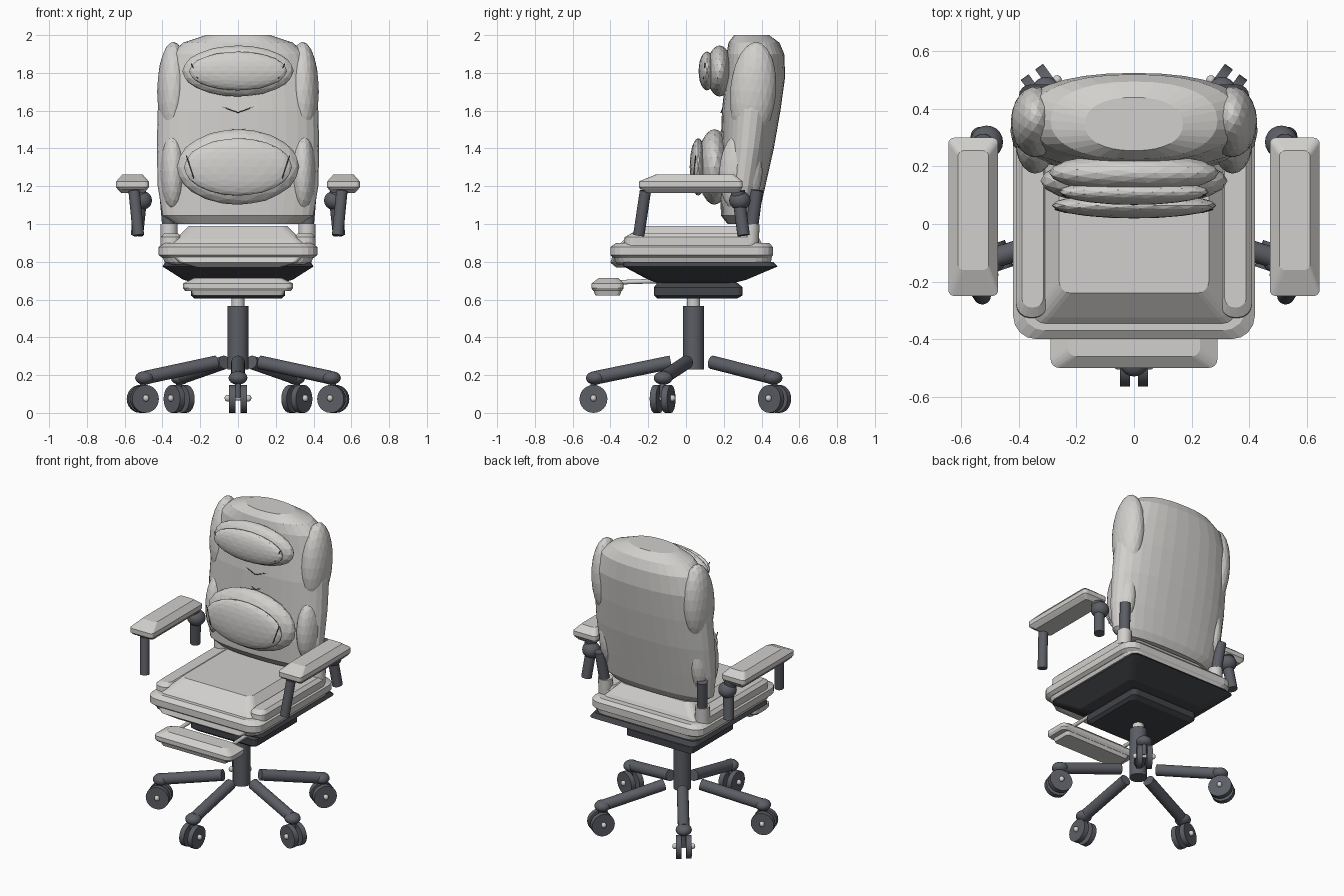
import bpy, bmesh, math
from mathutils import Vector, Matrix

if "Cube" in bpy.data.objects:
    bpy.data.objects.remove(bpy.data.objects["Cube"], do_unlink=True)


def material(name, red, green, blue):
    mat = bpy.data.materials.new(name)
    mat.use_nodes = True
    color = (red, green, blue, 1)
    mat.diffuse_color = color
    mat.node_tree.nodes["Principled BSDF"].inputs["Base Color"].default_value = color
    return mat


light = material("light grey upholstery", .64, .63, .61)
metal = material("slate grey metal", .105, .112, .13)
black = material("dark grey plastic", .055, .058, .066)


def finish(name, bm, mat, smooth=False):
    bmesh.ops.recalc_face_normals(bm, faces=bm.faces)
    mesh = bpy.data.meshes.new(name)
    bm.to_mesh(mesh)
    bm.free()
    mesh.materials.append(mat)
    obj = bpy.data.objects.new(name, mesh)
    bpy.context.collection.objects.link(obj)
    if smooth:
        bpy.ops.object.select_all(action="DESELECT")
        obj.select_set(True)
        bpy.context.view_layer.objects.active = obj
        bpy.ops.object.shade_smooth_by_angle(angle=math.radians(35))
    return obj


def loft(name, rings, mat):
    """Skin a stack of equal-length closed rings and cap both ends."""
    bm = bmesh.new()
    loops = [[bm.verts.new(p) for p in ring] for ring in rings]
    count = len(loops[0])
    for low, high in zip(loops, loops[1:]):
        for i in range(count):
            j = (i + 1) % count
            bm.faces.new((low[i], low[j], high[j], high[i]))
    bm.faces.new(loops[0])
    bm.faces.new(loops[-1])
    return finish(name, bm, mat)


def slab(name, layers, mat, radius):
    """Rounded-rectangle block; each layer is z, x min, x max, y min, y max."""
    rings = []
    for z, x0, x1, y0, y1 in layers:
        r = min(radius, (x1 - x0) * .45, (y1 - y0) * .45)
        ring = []
        corners = ((x1 - r, y1 - r), (x0 + r, y1 - r), (x0 + r, y0 + r), (x1 - r, y0 + r))
        for quarter, (cx, cy) in enumerate(corners):
            for step in range(5):
                a = (quarter + step / 4) * math.pi / 2
                ring.append((cx + r * math.cos(a), cy + r * math.sin(a), z))
        rings.append(ring)
    return loft(name, rings, mat)


def tube(name, start, end, radius, mat, sides=20):
    start, end = Vector(start), Vector(end)
    axis = end - start
    turn = axis.to_track_quat("Z", "Y").to_matrix().to_4x4()
    bm = bmesh.new()
    bmesh.ops.create_cone(bm, cap_ends=True, segments=sides, radius1=radius, radius2=radius,
                          depth=axis.length, matrix=Matrix.Translation((start + end) / 2) @ turn)
    return finish(name, bm, mat, True)


def ellipsoid(name, center, radii, mat, tilt=0, smooth=False):
    bm = bmesh.new()
    place = Matrix.Translation(center) @ Matrix.Rotation(tilt, 4, "X") @ Matrix.Diagonal((*radii, 1))
    bmesh.ops.create_icosphere(bm, subdivisions=3, radius=1, matrix=place)
    return finish(name, bm, mat, smooth)


def stitch(name, points, mat=black):
    curve = bpy.data.curves.new(name, "CURVE")
    curve.dimensions = "3D"
    curve.bevel_depth = .003
    curve.bevel_resolution = 1
    line = curve.splines.new("POLY")
    line.points.add(len(points) - 1)
    for point, co in zip(line.points, points):
        point.co = (*co, 1)
    curve.materials.append(mat)
    obj = bpy.data.objects.new(name, curve)
    bpy.context.collection.objects.link(obj)


# Five-legged base with twin-wheel casters
HUB_Y = .04
for n in range(5):
    a = math.radians(-90 + 72 * n)
    out = Vector((math.cos(a), math.sin(a), 0))
    side = Vector((-out.y, out.x, 0))

    def spot(reach, z, across=0):
        return out * reach + side * across + Vector((0, HUB_Y, z))

    tube("base_leg", spot(.12, .268), spot(.51, .188), .036, metal)
    ellipsoid("leg_end", spot(.52, .185), (.05, .05, .036), metal, smooth=True)
    tube("caster_stem", spot(.53, .08), spot(.53, .18), .016, metal, 12)
    tube("caster_axle", spot(.53, .078, -.055), spot(.53, .078, .055), .012, light, 12)
    for s in (-1, 1):
        tube("caster_wheel", spot(.53, .074, s * .014), spot(.53, .074, s * .048), .074, metal, 24)
        ellipsoid("wheel_cap", spot(.53, .078, s * .055), (.016, .016, .018), light, smooth=True)

# Gas lift
tube("lift_column", (0, HUB_Y, .23), (0, HUB_Y, .565), .055, metal, 24)
tube("lift_piston", (0, HUB_Y, .56), (0, HUB_Y, .63), .035, light, 24)

# Tilt mechanism and underside shell
slab("tilt_plate", [(.605, -.23, .23, -.15, .27), (.622, -.25, .25, -.17, .30),
                    (.665, -.25, .25, -.17, .30), (.69, -.23, .23, -.15, .27)], black, .03)
slab("seat_shell", [(.685, -.22, .22, -.14, .24), (.705, -.29, .29, -.2, .32),
                    (.775, -.4, .4, -.33, .485), (.80, -.385, .385, -.34, .46)], black, .04)

# Seat: lower rim, pan, raised centre and front lip
slab("seat_rim", [(.785, -.37, .37, -.36, .43), (.80, -.39, .39, -.375, .45),
                  (.828, -.4, .4, -.385, .455)], light, .08)
slab("seat_pan", [(.82, -.40, .40, -.385, .45), (.835, -.42, .42, -.40, .46),
                  (.878, -.42, .42, -.40, .46), (.90, -.39, .39, -.37, .44)], light, .08)
slab("seat_cushion", [(.88, -.37, .37, -.365, .41), (.92, -.33, .33, -.325, .39),
                      (.99, -.26, .26, -.24, .34)], light, .04)
slab("seat_front_lip", [(.77, -.22, .22, -.37, -.2), (.795, -.31, .31, -.40, -.2),
                        (.83, -.35, .35, -.39, -.2)], light, .03)

# Footrest on two slide rods
slab("footrest_base", [(.622, -.24, .24, -.48, -.35), (.65, -.25, .25, -.49, -.34)], light, .02)
slab("footrest_pad", [(.645, -.28, .28, -.49, -.34), (.66, -.29, .29, -.50, -.33),
                      (.685, -.29, .29, -.50, -.33), (.715, -.23, .23, -.46, -.36)], light, .03)

# Backrest shell lofted from rounded sections: z, half width, front y, back y
sections = [(1, .33, .22, .36), (1.045, .4, .185, .385), (1.2, .425, .18, .42),
            (1.4, .43, .185, .465), (1.6, .425, .19, .50), (1.78, .405, .21, .525),
            (1.9, .36, .215, .52), (1.96, .29, .225, .495), (2, .17, .255, .44)]
rings = []
for z, half, front, back in sections:
    ring = []
    for i in range(32):
        a = math.tau * i / 32
        c, s = math.cos(a), math.sin(a)
        x = half * math.copysign(abs(c) ** .88, c)
        y = (front + back) / 2 + (back - front) / 2 * math.copysign(abs(s) ** .88, s)
        ring.append((x, y, z))
    rings.append(ring)
loft("backrest", rings, light)

# Head and lumbar pillows, each with a raised front panel
for name, y, z, rx, ry, rz in (("head_pillow", .178, 1.81, .295, .07, .135),
                               ("lumbar_pillow", .15, 1.302, .325, .09, .2)):
    ellipsoid(name, (0, y, z), (rx, ry, rz), light)
    ellipsoid(name + "_panel", (0, y - ry * .95, z), (rx * .88, .045, rz * .76), light)
    for s in (-1, 1):
        stitch(name + "_seam", [(s * rx * (.72 + .06 * k), y - ry * (1.22 - .06 * k),
                                 z + rz * (.3 * k - .3)) for k in range(3)])

# Chevron stitching on the backrest
for z in (1.59, 1.49):
    stitch("chevron_stitch", [(-.19, .212, z + .07), (0, .186, z), (.19, .212, z + .07)])

for s in (-1, 1):
    # Side wings of the backrest
    ellipsoid("upper_wing", (s * .342, .355, 1.70), (.086, .122, .265), light, -.08)
    ellipsoid("lower_wing", (s * .343, .29, 1.275), (.07, .115, .215), light, -.05)

    # Seat bolster, hinge bar and its socket
    xs = sorted((s * .3, s * .41))
    xt = sorted((s * .315, s * .39))
    slab("seat_bolster", [(.87, *xs, -.33, .38), (.93, *xs, -.325, .375),
                          (.95, *xt, -.29, .35)], light, .05)
    tube("hinge_socket", (s * .365, .34, .9), (s * .365, .345, 1), .045, light)
    tube("hinge_bar", (s * .365, .345, .95), (s * .385, .375, 1.18), .033, metal)
    tube("footrest_rod", (s * .2, -.4, .69), (s * .2, -.1, .7), .012, light, 12)

    # Armrest pad over a thin tray
    def span(inset):
        return sorted((s * (.472 + inset), s * (.645 - inset)))

    slab("armrest_tray", [(1.165, *span(.025), -.21, .28), (1.185, *span(.005), -.235, .295)],
         light, .015)
    slab("armrest_pad", [(1.183, *span(.01), -.24, .29), (1.195, *span(0), -.25, .30),
                         (1.225, *span(0), -.25, .30), (1.262, *span(.033), -.16, .255)],
         light, .02)

    # Armrest supports
    tube("front_arm_post", (s * .55, -.215, 1.175), (s * .527, -.25, .94), .03, metal)
    tube("rear_arm_post", (s * .515, .28, 1.13), (s * .535, .305, .94), .033, metal)
    tube("arm_pivot_neck", (s * .515, .28, 1.1), (s * .525, .275, 1.175), .038, metal)
    ellipsoid("arm_pivot", (s * .512, .285, 1.125), (.057, .057, .052), metal, smooth=True)
